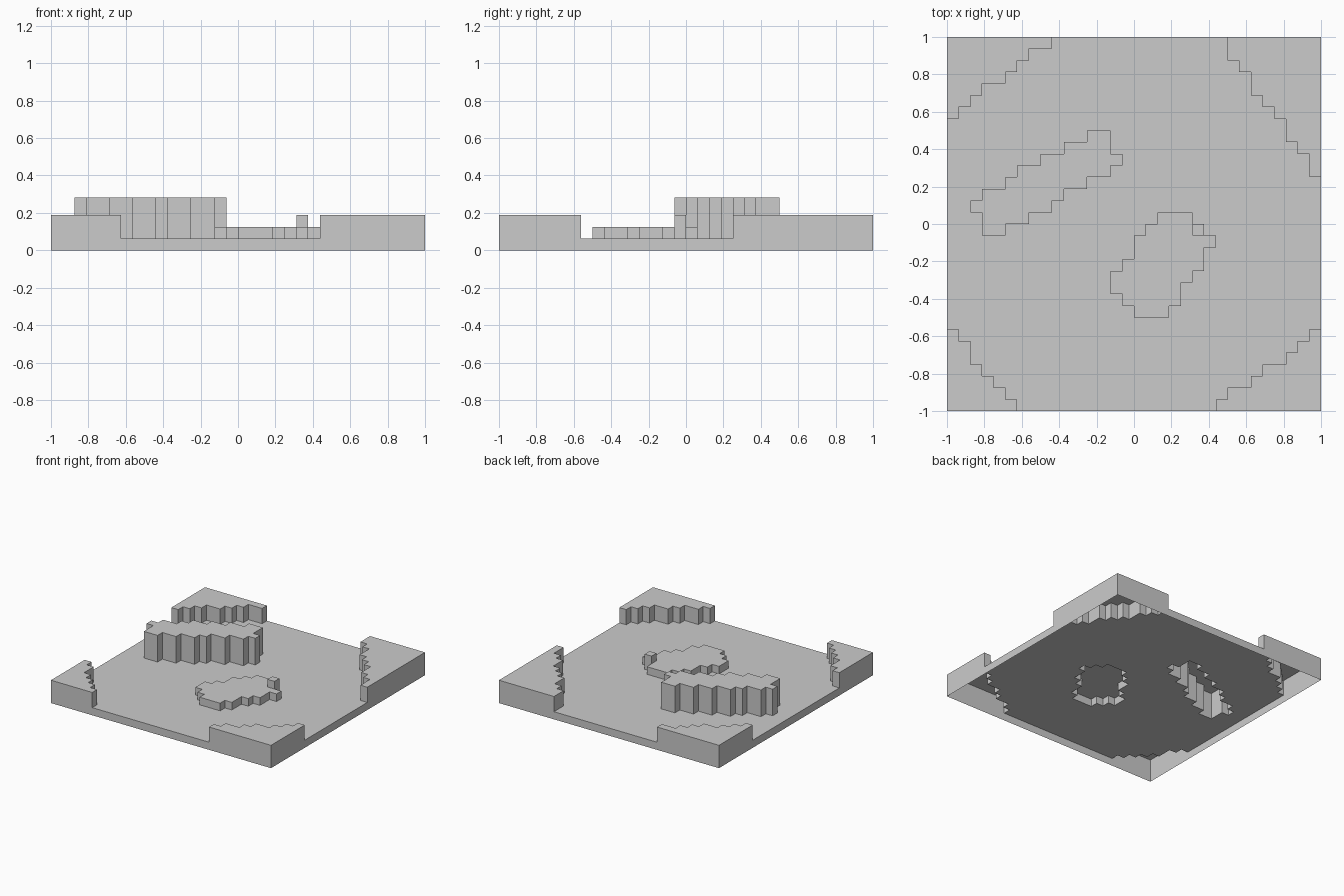
import bpy
import bmesh

if "Cube" in bpy.data.objects:
    bpy.data.objects.remove(bpy.data.objects["Cube"])

N = 32              # cells per side
C = 2 / N           # cell size


def rows(j_start, spans):
    """Cells for consecutive rows going down from j_start, each a (first, end) column span."""
    return {(i, j_start - k) for k, (a, b) in enumerate(spans) for i in range(a, b)}


def corner(widths, right, top):
    """Stepped corner: row widths in cells, counted inwards from the tile edge."""
    return {(N - 1 - i if right else i, N - 1 - k if top else k)
            for k, w in enumerate(widths) for i in range(w)}


# Raised areas: name -> (height, cells)
parts = {
    "corner_back_left": (0.1875, corner([9, 7, 6, 5, 3, 2, 1], False, True)),
    "corner_back_right": (0.1875, corner([8, 8, 7, 6, 6, 5, 4, 3, 3, 2, 1, 1], True, True)),
    "corner_front_left": (0.1875, corner([6, 5, 4, 3, 2, 2, 1], False, False)),
    "corner_front_right": (0.1875, corner([9, 8, 6, 5, 3, 2, 1], True, False)),
    "high_ridge": (0.28125, rows(23, [(12, 14), (10, 14), (8, 15), (6, 14), (5, 12),
                                      (3, 10), (2, 9), (3, 7), (3, 5)])),
    "low_mound": (0.125, rows(16, [(18, 21), (17, 21), (16, 23), (16, 22), (15, 22),
                                   (14, 21), (14, 20), (15, 20), (16, 19)])),
    "mound_block": (0.1875, {(21, 15)}),
}

# The flat ground fills every remaining cell
used = set().union(*(cells for _, cells in parts.values()))
ground = {(i, j) for i in range(N) for j in range(N)} - used
parts["ground_plate"] = (0.0625, ground)
height = {c: h for h, cells in parts.values() for c in cells}


def build(name, h, cells):
    """Open-bottomed shell: top faces plus walls down to each lower neighbour."""
    bm = bmesh.new()

    def quad(*pts):
        bm.faces.new([bm.verts.new(p) for p in pts])

    for i, j in sorted(cells):
        x0, y0 = -1 + i * C, -1 + j * C
        ring = [(x0, y0), (x0 + C, y0), (x0 + C, y0 + C), (x0, y0 + C)]
        quad(*[(x, y, h) for x, y in ring])
        for k, (di, dj) in enumerate([(0, -1), (1, 0), (0, 1), (-1, 0)]):
            low = height.get((i + di, j + dj), 0)
            if low < h:
                (ax, ay), (bx, by) = ring[k], ring[(k + 1) % 4]
                quad((ax, ay, low), (bx, by, low), (bx, by, h), (ax, ay, h))
    bmesh.ops.remove_doubles(bm, verts=bm.verts, dist=1e-4)
    mesh = bpy.data.meshes.new(name)
    bm.to_mesh(mesh)
    bm.free()
    bpy.context.collection.objects.link(bpy.data.objects.new(name, mesh))


for name, (h, cells) in parts.items():
    build(name, h, cells)
